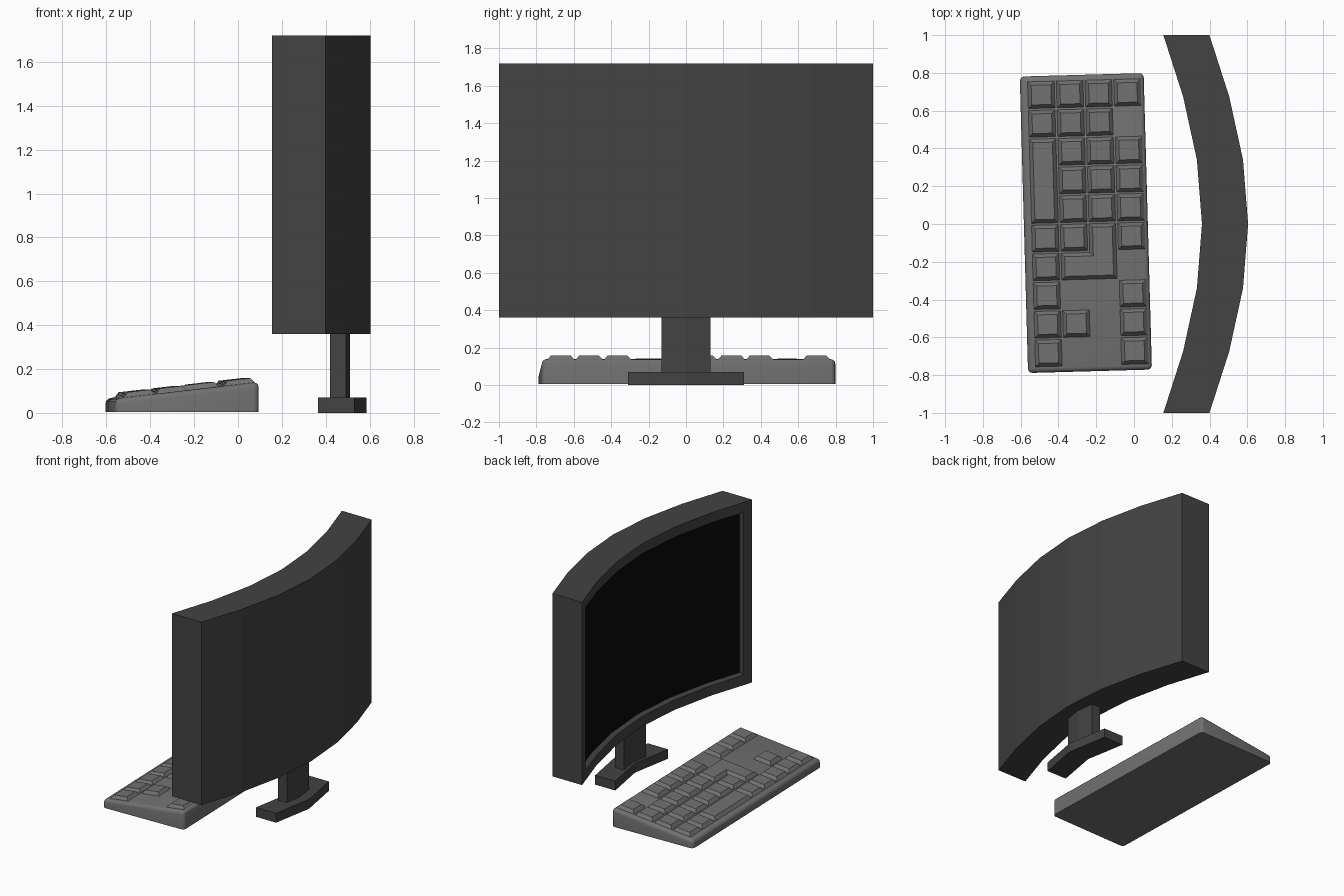
import bpy, bmesh, math
from mathutils import Matrix

if "Cube" in bpy.data.objects:
    bpy.data.objects.remove(bpy.data.objects["Cube"])


def material(name, v):
    m = bpy.data.materials.new(name)
    m.diffuse_color = (v, v, v, 1)
    m.use_nodes = True
    m.node_tree.nodes["Principled BSDF"].inputs["Base Color"].default_value = m.diffuse_color
    return m


DARK = material("dark_plastic", 0.056)
BLACK = material("black_screen", 0.003)
GREY = material("grey_plastic", 0.165)


def finish(name, bm, *mats):
    bmesh.ops.recalc_face_normals(bm, faces=bm.faces[:])
    me = bpy.data.meshes.new(name)
    bm.to_mesh(me)
    bm.free()
    ob = bpy.data.objects.new(name, me)
    bpy.context.collection.objects.link(ob)
    for m in mats:
        me.materials.append(m)
    return ob


def curved_slab(curve, depth, zs):
    """Slab along y: curve = [(y, front x)], thickened by depth in +x."""
    bm = bmesh.new()
    F = [[bm.verts.new((x, y, z)) for z in zs] for y, x in curve]
    B = [[bm.verts.new((x + depth, y, z)) for z in zs] for y, x in curve]
    front = []
    n, m = len(curve) - 1, len(zs) - 1
    for i in range(n):
        for k in range(m):
            front.append((i, k, bm.faces.new((F[i][k], F[i][k+1], F[i+1][k+1], F[i+1][k]))))
            bm.faces.new((B[i][k], B[i+1][k], B[i+1][k+1], B[i][k+1]))
        for k in (0, m):
            bm.faces.new((F[i][k], F[i+1][k], B[i+1][k], B[i][k]))
    for k in range(m):
        for i in (0, n):
            bm.faces.new((F[i][k], F[i][k+1], B[i][k+1], B[i][k]))
    bmesh.ops.recalc_face_normals(bm, faces=bm.faces[:])
    return bm, front


def mirrored(half):
    return [(-y, x) for y, x in half] + [(y, x) for y, x in reversed(half) if y > 0]


# Curved monitor with recessed screen
arc = mirrored([(1, .155), (.93, .178), (.675, .26), (.34, .333), (0, .36)])
arc = sorted(arc)
bm, front = curved_slab(arc, .244, [.36, .435, 1.645, 1.72])
screen = [f for i, k, f in front if k == 1 and 0 < i < len(arc) - 2]
bmesh.ops.inset_region(bm, faces=screen, thickness=.005, depth=-.04, use_even_offset=True)
for f in screen:
    f.material_index = 1
finish("monitor", bm, DARK, BLACK)

# Stand: bent foot and neck
bm, _ = curved_slab([(-.31, .365), (0, .42), (.31, .365)], .165, [0, .07])
finish("stand_foot", bm, DARK)
bm, _ = curved_slab([(-.13, .42), (0, .438), (.13, .42)], .073, [.06, .37])
finish("stand_neck", bm, DARK)

# Keyboard placement and sloped top
PLACE = Matrix.Translation((-.255, .005, 0)) @ Matrix.Rotation(math.radians(1.6), 4, 'Z')
PITCH = .152


def top(u):
    return .103 + .115 * u


# Keyboard body: wedge with rounded upper and corner edges
bm = bmesh.new()
bmesh.ops.create_cube(bm, size=1)
for v in bm.verts:
    u = v.co.x * .656
    v.co = (u, v.co.y * 1.57, top(u) if v.co.z > 0 else .005)
edges = [e for e in bm.edges if max(v.co.z for v in e.verts) > .02]
bmesh.ops.bevel(bm, geom=edges, offset=.024, segments=3, profile=.5, affect='EDGES')
body = finish("keyboard_body", bm, GREY)
body.matrix_world = PLACE
bpy.context.view_layer.objects.active = body
body.select_set(True)
bpy.ops.object.shade_smooth_by_angle(angle=math.radians(35))


# Keycaps: tapered prisms on a 4 x 10 grid
def centre(c, r):
    return .011 + PITCH * (c - 1.5), .685 - PITCH * r


def keycap(bm, low, high):
    a = [bm.verts.new((u, v, top(u) - .004)) for u, v in low]
    b = [bm.verts.new((u, v, top(u) + .022)) for u, v in high]
    bm.faces.new(b)
    bm.faces.new(a[::-1])
    for i in range(len(a)):
        j = (i + 1) % len(a)
        bm.faces.new((a[i], a[j], b[j], b[i]))


def block(c, r0, r1, h):
    u, v0 = centre(c, r0)
    v1 = centre(c, r1)[1]
    return [(u - h, v1 - h), (u + h, v1 - h), (u + h, v0 + h), (u - h, v0 + h)]


def ell(h):
    (u1, v6), (u2, v5) = centre(1, 6), centre(2, 5)
    return [(u1 - h, v6 - h), (u2 + h, v6 - h), (u2 + h, v5 + h),
            (u2 - h, v5 + h), (u2 - h, v6 + h), (u1 - h, v6 + h)]


LOW, HIGH = .074, .052
rows = ["0123", "012", "123", "123", "123", "013", "0", "03", "013", "03"]
bm = bmesh.new()
for r, cols in enumerate(rows):
    for c in map(int, cols):
        keycap(bm, block(c, r, r, LOW), block(c, r, r, HIGH))
keycap(bm, block(0, 2, 4, LOW), block(0, 2, 4, HIGH))   # long bar
keycap(bm, ell(LOW), ell(HIGH))                         # L-shaped key
finish("keycaps", bm, GREY).matrix_world = PLACE
